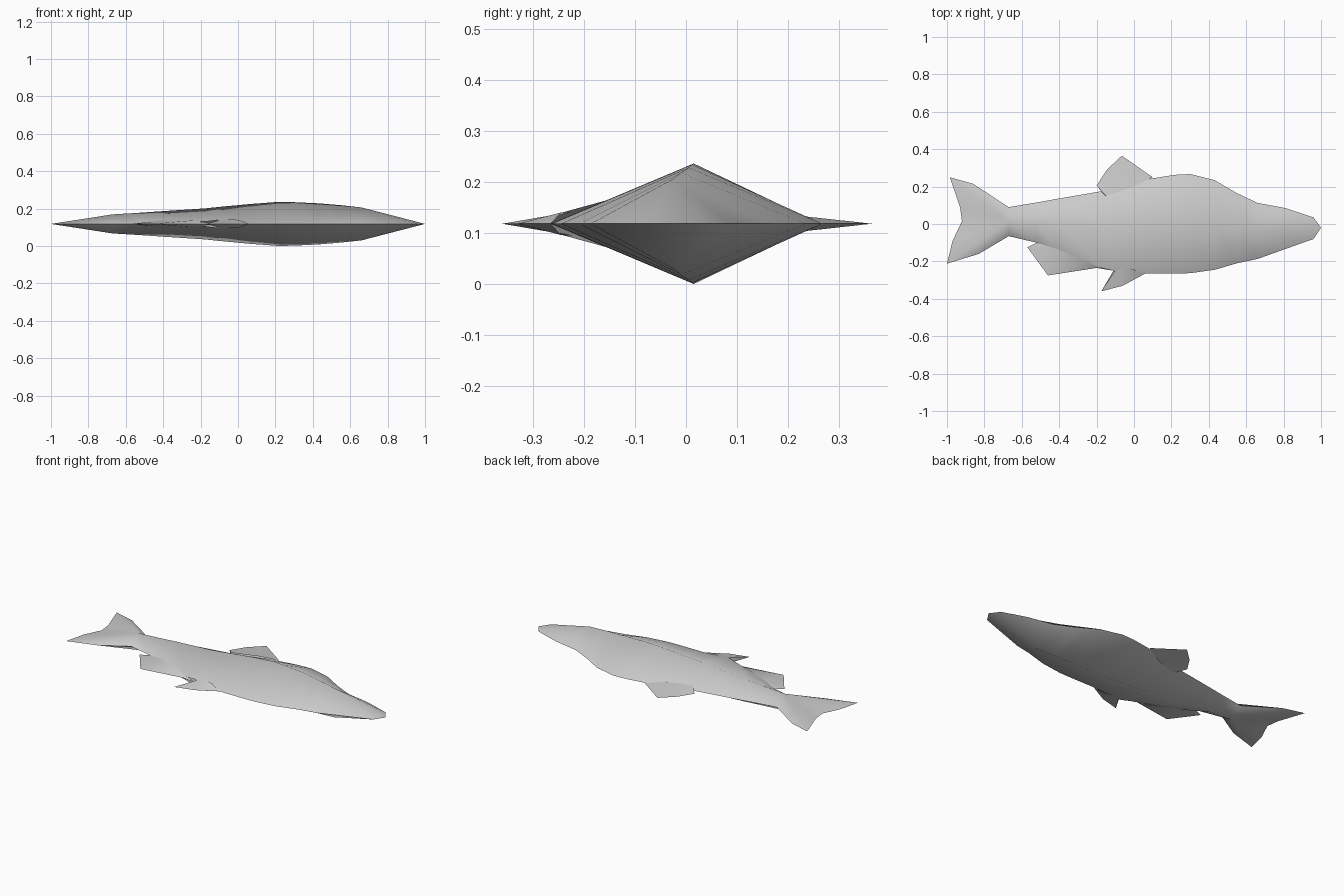
import bpy, bmesh
from math import radians

cube = bpy.data.objects.get("Cube")
if cube:
    bpy.data.objects.remove(cube, do_unlink=True)

MID = 0.118  # height of the flat symmetry plane

grey = bpy.data.materials.new("light grey")
grey.use_nodes = True
colour = (0.6, 0.6, 0.6, 1)
grey.diffuse_color = colour
grey.node_tree.nodes["Principled BSDF"].inputs["Base Color"].default_value = colour


def make_part(name, top_faces):
    """Mirror faces of (x, y, lift) points across the middle plane and join them."""
    bm = bmesh.new()
    for side in (1, -1):
        for face in top_faces:
            points = [(x, y, MID + side * lift) for x, y, lift in face]
            bm.faces.new([bm.verts.new(p) for p in points])
    bmesh.ops.remove_doubles(bm, verts=bm.verts, dist=0.0005)
    bmesh.ops.recalc_face_normals(bm, faces=bm.faces)
    mesh = bpy.data.meshes.new(name)
    bm.to_mesh(mesh)
    bm.free()
    mesh.materials.append(grey)
    obj = bpy.data.objects.new(name, mesh)
    bpy.context.collection.objects.link(obj)
    bpy.ops.object.select_all(action="DESELECT")
    obj.select_set(True)
    bpy.context.view_layer.objects.active = obj
    bpy.ops.object.shade_smooth_by_angle(angle=radians(70))
    return obj


def fan(apex, rim):
    return [(apex, a, b) for a, b in zip(rim, rim[1:])]


def flat(points):
    return [(x, y, 0) for x, y in points]


# Body stations: x, back edge, belly edge, ridge y, ridge lift, belly edge lift
stations = [
    (-0.67, 0.09, -0.065, 0.01, 0.051, 0),
    (-0.52, 0.115, -0.10, 0.01, 0.06, 0),
    (-0.42, 0.133, -0.142, 0.01, 0.067, 0.012),
    (-0.175, 0.175, -0.235, 0.005, 0.083, 0.012),
    (-0.11, 0.192, -0.25, 0.005, 0.09, 0.02),
    (0.06, 0.238, -0.265, 0.012, 0.106, 0),
    (0.22, 0.263, -0.265, 0.015, 0.118, 0),
    (0.30, 0.267, -0.263, 0.012, 0.116, 0),
    (0.43, 0.235, -0.245, 0.005, 0.11, 0),
    (0.55, 0.165, -0.21, -0.01, 0.1, 0),
    (0.66, 0.113, -0.187, -0.025, 0.088, 0),
]
back = [(s[0], s[1], 0) for s in stations]
ridge = [(s[0], s[3], s[4]) for s in stations]
belly = [(s[0], s[2], s[5]) for s in stations]

faces = []
for i in range(len(stations) - 1):
    faces.append((back[i], back[i + 1], ridge[i + 1], ridge[i]))
    faces.append((ridge[i], ridge[i + 1], belly[i + 1], belly[i]))

# Head and forked tail fan out from the ends of the ridge
head = flat([(0.81, 0.085), (0.96, 0.035), (1, -0.02), (0.96, -0.08)])
tail = flat([(-0.86, 0.215), (-0.985, 0.25), (-0.93, 0.09), (-0.92, 0.015),
             (-0.97, -0.09), (-1, -0.212), (-0.83, -0.16)])
faces += fan(ridge[-1], [back[-1]] + head + [belly[-1]])
faces += fan(ridge[0], [back[0]] + tail + [belly[0]])
make_part("fish_body", faces)


def make_fin(name, rear_root, front_root, rim):
    """Thin wedge that tapers from a root inside the body to a sharp rim."""
    rim = flat(rim)
    middle = len(rim) // 2
    make_part(name, fan(rear_root, rim[:middle + 1])
              + [(rear_root, rim[middle], front_root)]
              + fan(front_root, rim[middle:]))


# Fins along the back and belly
make_fin("dorsal_fin", (-0.15, 0.15, 0.018), (0.0, 0.20, 0.018),
         [(-0.175, 0.175), (-0.2, 0.205), (-0.145, 0.29), (-0.065, 0.365), (0.1, 0.25)])
make_fin("pelvic_fin", (-0.08, -0.22, 0.024), (0.0, -0.245, 0.022),
         [(-0.11, -0.25), (-0.175, -0.36), (-0.06, -0.33), (0.06, -0.265)])
make_fin("anal_fin", (-0.42, -0.13, 0.017), (-0.25, -0.2, 0.018),
         [(-0.52, -0.1), (-0.57, -0.125), (-0.46, -0.275), (-0.2, -0.235), (-0.11, -0.25)])
